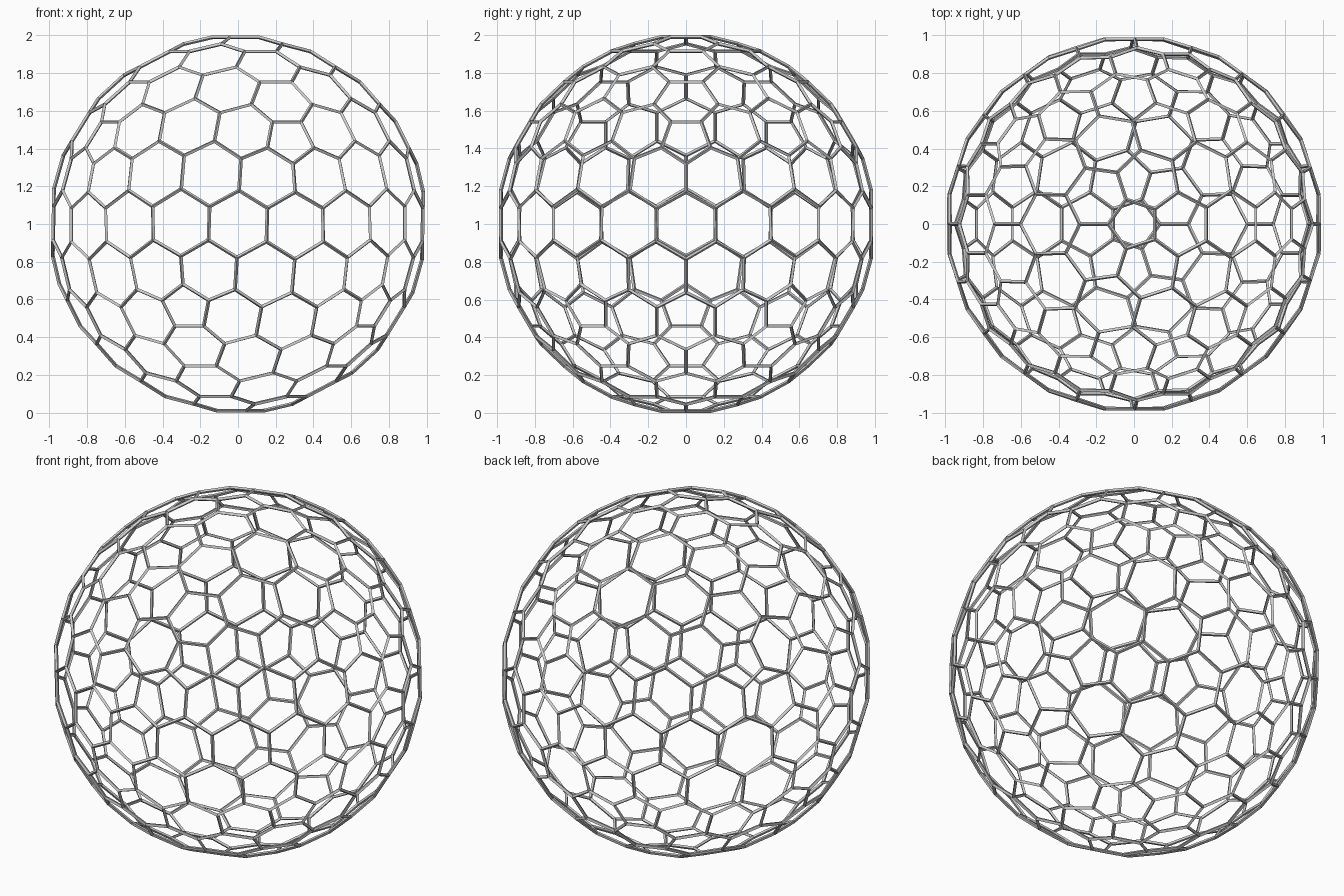
import bpy, bmesh, math
from mathutils import Vector

if "Cube" in bpy.data.objects:
    bpy.data.objects.remove(bpy.data.objects["Cube"])

STRUT = 0.02

# source geodesic sphere: 12 five-way points, the rest six-way
src = bmesh.new()
bmesh.ops.create_icosphere(src, subdivisions=3, radius=1.0)
src.verts.ensure_lookup_table()
src.faces.ensure_lookup_table()
src.verts.index_update()
src.faces.index_update()

# dual: each triangle centre becomes a corner
centres = [f.calc_center_median() for f in src.faces]
k = (1.0 - STRUT / 2) / max(c.z for c in centres)
points = [c * k for c in centres]


def ring(v):
    """Triangle indices around a vertex, counter-clockwise from outside."""
    n = v.co.normalized()
    u = n.orthogonal().normalized()
    w = n.cross(u)
    return sorted((f.index for f in v.link_faces),
                  key=lambda i: math.atan2(centres[i].dot(w), centres[i].dot(u)))


cells = [ring(v) for v in src.verts]
src.free()

# hexagon and pentagon shell turned into struts
mesh = bpy.data.meshes.new("lattice_sphere")
mesh.from_pydata(points, [], cells)
mesh.update()
lattice = bpy.data.objects.new("lattice_sphere", mesh)
bpy.context.collection.objects.link(lattice)
lattice.location = Vector((0, 0, 1))

wire = lattice.modifiers.new("struts", 'WIREFRAME')
wire.thickness = STRUT
wire.offset = 0.0
wire.use_even_offset = True
wire.use_replace = True
